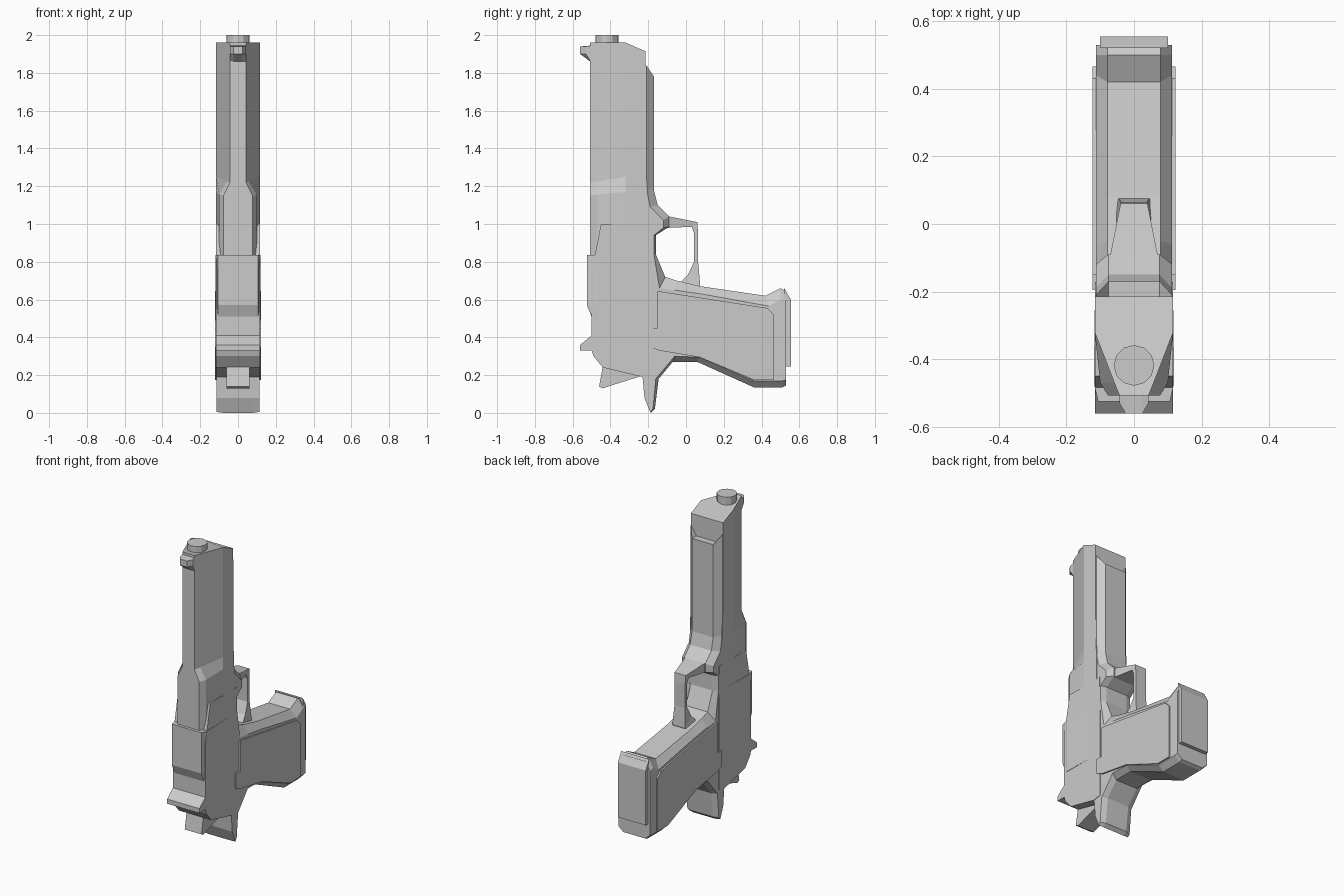
import bpy, bmesh


def loft(name, rings):
    """Closed skin through equal-length rings of points, capped at both ends."""
    bm = bmesh.new()
    rows = [[bm.verts.new(p) for p in ring] for ring in rings]
    for a, b in zip(rows, rows[1:]):
        for i in range(len(a)):
            j = (i + 1) % len(a)
            bm.faces.new((a[i], a[j], b[j], b[i]))
    bm.faces.new(rows[0][::-1])
    bm.faces.new(rows[-1])
    bmesh.ops.recalc_face_normals(bm, faces=bm.faces)
    me = bpy.data.meshes.new(name)
    bm.to_mesh(me)
    bm.free()
    ob = bpy.data.objects.new(name, me)
    bpy.context.collection.objects.link(ob)
    return ob


def prism(name, side, w, ridge=None, wr=None):
    """Side profile (y, z) across x; optional ridge profile gives chamfers."""
    levels = [(side, -w), (side, w)]
    if ridge:
        levels = [(side, -w), (ridge, -wr), (ridge, wr), (side, w)]
    return loft(name, [[(x, y, z) for y, z in prof] for prof, x in levels])


def ring(half):
    """Horizontal ring mirrored in x from (x, y, z) points."""
    return list(half) + [(-x, y, z) for x, y, z in reversed(half)]


# slide: narrow triangular-topped barrel section flaring into the wider rear
loft("slide", [
    ring([(.116, -.205, .80), (.116, -.32, .80), (.10, -.47, .80), (.077, -.507, .80)]),
    ring([(.116, -.205, 1.18), (.116, -.32, 1.17), (.10, -.47, 1.155), (.077, -.507, 1.15)]),
    ring([(.116, -.21, 1.26), (.116, -.32, 1.25), (.058, -.47, 1.225), (.043, -.507, 1.22)]),
    ring([(.116, -.215, 1.915), (.116, -.32, 1.96), (.058, -.47, 1.96), (.043, -.507, 1.96)]),
])

# rear slide block with stepped shoulder
loft("rear_block", [
    ring([(.116, -.25, z), (.119, -.47, z), (.106, y, z)])
    for z, y in ((.49, -.495), (.51, -.50), (.57, -.525), (.835, -.525))
])

# frame body including the rear sight ledge
prism("frame_body", [
    (-.175, 1.0), (-.45, 1.0), (-.50, .75), (-.50, .41), (-.56, .36), (-.56, .33),
    (-.50, .33), (-.49, .30), (-.44, .24), (-.23, .19), (-.17, .2)], .116)

# muzzle crown and front sight
bpy.ops.mesh.primitive_cylinder_add(vertices=12, radius=.06, depth=.08,
                                    location=(0, -.418, 1.96))
bpy.context.object.name = "muzzle"
loft("front_sight", [
    [(x, y, z) for y, z in ((-.50, 1.855), (-.50, 1.945), (o, 1.94), (o, 1.90))]
    for x, o in ((-.043, -.53), (-.025, -.56), (.025, -.56), (.043, -.53))
])

# chamfered rail under the barrel
prism("under_rail",
      [(-.30, 1.84), (-.21, 1.84), (-.21, 1.19), (-.19, 1.09), (-.12, 1.02),
       (-.12, .98), (-.17, .94), (-.17, .80), (-.30, .80)], .113,
      [(-.30, 1.84), (-.21, 1.84), (-.17, 1.78), (-.165, 1.18), (-.15, 1.10), (-.09, 1.04)][1:] and
      [(-.30, 1.78), (-.17, 1.78), (-.17, 1.18), (-.15, 1.10), (-.09, 1.04),
       (-.09, .985), (-.16, .94), (-.16, .80), (-.30, .80)], .076)

# grip with chamfered straps and rear tail
grip_side = [(-.17, .84), (-.14, .66), (-.06, .65), (.08, .63), (.44, .565), (.50, .60),
             (.53, .59), (.53, .175), (.51, .17), (.36, .17), (.07, .295), (-.06, .30),
             (-.16, .18), (-.175, .02), (-.19, .005), (-.22, .08), (-.23, .19), (-.23, .84)]
grip_ridge = [(-.16, .84), (-.11, .72), (-.05, .70), (.08, .67), (.42, .62), (.50, .66),
              (.53, .645), (.53, .145), (.51, .135), (.36, .135), (.06, .27), (-.07, .27),
              (-.145, .18), (-.165, .02), (-.185, 0), (-.22, .08), (-.23, .19), (-.23, .84)]
prism("grip", grip_side, .113, grip_ridge, .078)

# raised grip panels on both sides
prism("grip_panels", [
    (-.15, .645), (.43, .555), (.465, .52), (.465, .175), (.36, .175), (.07, .295),
    (-.14, .33), (-.195, .35), (-.195, .45), (-.15, .45)], .122)

# magazine base plate
prism("magazine_base", [(.52, .66), (.555, .60), (.555, .245), (.52, .245)], .10)

# trigger guard: strap swept from the rail down to the grip
guard = [((-.13, 1.04), (-.13, .98), .076), ((-.09, 1.04), (-.09, .98), .07),
         ((.06, 1.01), (.03, .985), .04), ((.064, .95), (.043, .95), .038),
         ((.064, .80), (.043, .80), .038), ((.075, .68), (.01, .73), .045),
         ((.06, .62), (-.06, .66), .06)]
loft("trigger_guard", [
    [(-w, *o), (w, *o), (w, *i), (-w, *i)] for o, i, w in guard])

# hammer
prism("hammer", [(-.44, .25), (-.46, .14), (-.44, .13), (-.38, .15), (-.22, .20),
                 (-.30, .30)], .06)
